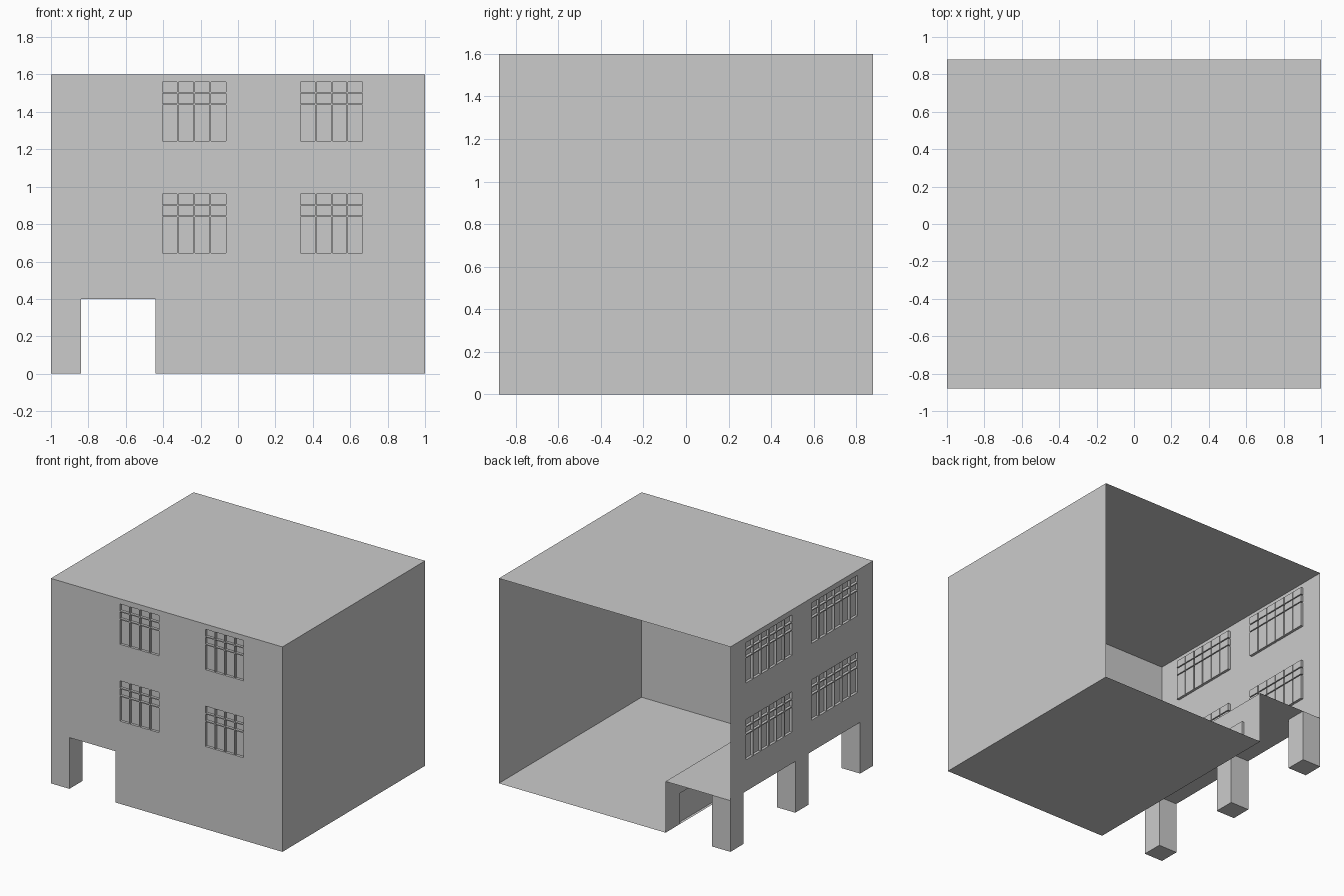
import bpy, bmesh

if "Cube" in bpy.data.objects:
    bpy.data.objects.remove(bpy.data.objects["Cube"])

W, D, H = 1.0, 0.88, 1.6      # half width, half depth, height
ARC_X, ARC_Z = -0.44, 0.4     # arcade inner wall and ceiling
BAR, RECESS = 0.008, 0.02


def finish(bm, name):
    bmesh.ops.remove_doubles(bm, verts=bm.verts, dist=1e-5)
    bmesh.ops.dissolve_limit(bm, angle_limit=0.01, verts=bm.verts, edges=bm.edges)
    me = bpy.data.meshes.new(name)
    bm.to_mesh(me)
    bm.free()
    ob = bpy.data.objects.new(name, me)
    bpy.context.collection.objects.link(ob)
    return ob


def sheet(name, pts):
    bm = bmesh.new()
    bm.faces.new([bm.verts.new(p) for p in pts])
    return finish(bm, name)


def panes(u0, u1, z0, cols):
    """Pane rectangles of one window: tall bottom row and two short rows."""
    w = (u1 - u0 - BAR * (cols - 1)) / cols
    rows = [(z0, z0 + 0.192), (z0 + 0.20, z0 + 0.252), (z0 + 0.26, z0 + 0.315)]
    return [(u0 + i * (w + BAR), u0 + i * (w + BAR) + w, a, b)
            for i in range(cols) for a, b in rows]


def wall(name, place, u0, u1, z0, z1, recessed):
    """Flat wall with recessed panes; place(u, z, depth) gives the 3D point."""
    bm = bmesh.new()

    def quad(*p):
        bm.faces.new([bm.verts.new(place(*q)) for q in p])

    us = sorted({round(v, 5) for r in recessed for v in r[:2]} | {u0, u1})
    zs = sorted({round(v, 5) for r in recessed for v in r[2:]} | {z0, z1})
    for a, b in zip(us, us[1:]):
        for c, d in zip(zs, zs[1:]):
            m, n = (a + b) / 2, (c + d) / 2
            if not any(r[0] < m < r[1] and r[2] < n < r[3] for r in recessed):
                quad((a, c, 0), (b, c, 0), (b, d, 0), (a, d, 0))
    for a, b, c, d in recessed:
        k = [(a, c), (b, c), (b, d), (a, d)]
        quad(*[(u, z, RECESS) for u, z in k])
        for (p, q), (r, s) in zip(k, k[1:] + k[:1]):
            quad((p, q, 0), (r, s, 0), (r, s, RECESS), (p, q, RECESS))
    return finish(bm, name)


def front(u, z, d):
    return (u, -D + d, z)


def left(u, z, d):
    return (-W + d, -u, z)


def inner(u, z, d):
    return (ARC_X + d, -u, z)


# Front wall: upper part with four windows, lower part right of the arcade
wall("front_wall", front, -W, W, ARC_Z, H,
     [p for z in (0.645, 1.245) for a, b in ((-0.405, -0.065), (0.335, 0.665))
      for p in panes(a, b, z, 4)])
sheet("front_wall_lower", [(ARC_X, -D, 0), (W, -D, 0), (W, -D, ARC_Z), (ARC_X, -D, ARC_Z)])

# Left wall above the arcade with four wide windows
wall("left_wall", left, -D, D, ARC_Z, H,
     [p for z in (0.645, 1.245) for a, b in ((-0.69, -0.12), (0.12, 0.69))
      for p in panes(a, b, z, 6)])

# Arcade inner wall with recessed shop fronts
wall("arcade_inner_wall", inner, -D, D, 0.0, ARC_Z,
     [(-0.7, -0.1, 0.0, 0.24), (0.1, 0.7, 0.0, 0.24)])

# Arcade ceiling, roof, floor and right wall; the back stays open
sheet("arcade_ceiling", [(-W, -D, ARC_Z), (-W, D, ARC_Z), (ARC_X, D, ARC_Z), (ARC_X, -D, ARC_Z)])
sheet("roof", [(-W, -D, H), (W, -D, H), (W, D, H), (-W, D, H)])
sheet("floor", [(ARC_X, -D, 0), (ARC_X, D, 0), (W, D, 0), (W, -D, 0)])
sheet("right_wall", [(W, -D, 0), (W, D, 0), (W, D, H), (W, -D, H)])

# Arcade pillars
for i, y in enumerate((-0.8, 0.0, 0.8)):
    bpy.ops.mesh.primitive_cube_add(size=1, location=(-0.92, y, ARC_Z / 2))
    ob = bpy.context.object
    ob.name = f"arcade_pillar_{i + 1}"
    ob.scale = (0.16, 0.16, ARC_Z)
